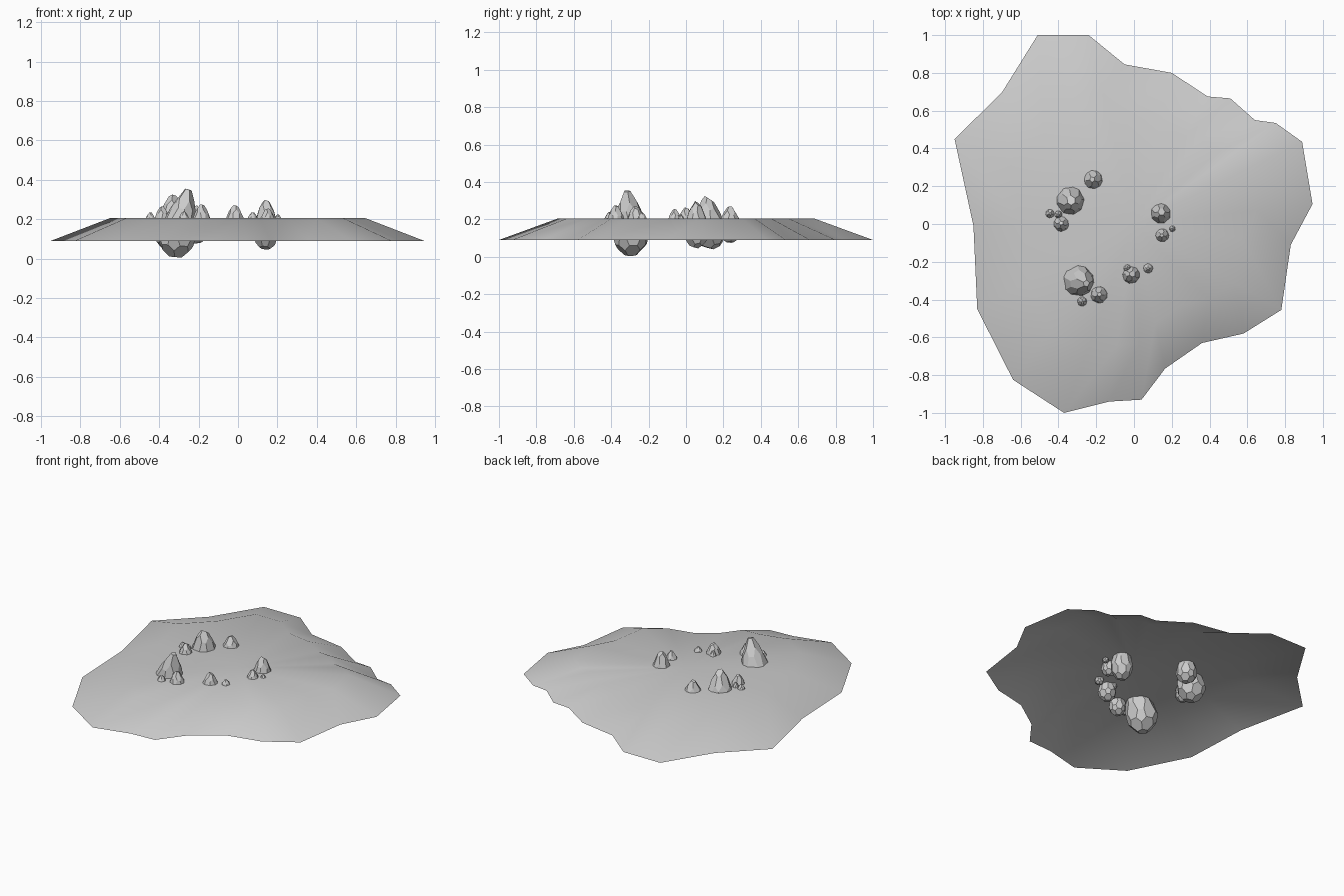
import bpy, bmesh, math, random
from mathutils import Vector, Matrix

if "Cube" in bpy.data.objects:
    bpy.data.objects.remove(bpy.data.objects["Cube"])

random.seed(4)


def finish(name, bm, smooth=False):
    bmesh.ops.recalc_face_normals(bm, faces=bm.faces)
    for f in bm.faces:
        f.smooth = smooth
    me = bpy.data.meshes.new(name)
    bm.to_mesh(me)
    bm.free()
    ob = bpy.data.objects.new(name, me)
    bpy.context.collection.objects.link(ob)
    return ob


# Ground patch: open sheet with a flat middle and a sloping ragged skirt
outline = [(-.51, 1), (-.24, 1), (-.05, .845), (.2, .8), (.39, .675), (.51, .665),
           (.64, .55), (.75, .535), (.89, .435), (.945, .105), (.83, -.11),
           (.78, -.455), (.58, -.58), (.36, -.63), (.165, -.765), (.04, -.93),
           (-.13, -.94), (-.37, -1), (-.64, -.825), (-.83, -.45), (-.85, -.01),
           (-.95, .45), (-.7, .695)]
bm = bmesh.new()
centre = bm.verts.new((0, 0, .205))
inner = [bm.verts.new((x * .685, y * .685, .205)) for x, y in outline]
outer = [bm.verts.new((x, y, .09)) for x, y in outline]
n = len(outline)
for i in range(n):
    j = (i + 1) % n
    bm.faces.new((centre, inner[j], inner[i]))
    bm.faces.new((inner[i], inner[j], outer[j], outer[i]))
ground = finish("ground_patch", bm, True)
if sum(p.normal.z for p in ground.data.polygons) < 0:
    ground.data.flip_normals()


# Rocks: truncated icosahedra, round below, stretched and tapered above
def rock(name, x, y, r, zb, zt, lean=(0, 0), taper=.35):
    bm = bmesh.new()
    bmesh.ops.create_icosphere(bm, subdivisions=1, radius=1)
    edge_len = next(iter(bm.edges)).calc_length()
    bmesh.ops.bevel(bm, geom=bm.verts[:], offset=edge_len * .32, offset_type='OFFSET',
                    segments=1, affect='VERTICES')
    spin = Matrix.Rotation(random.uniform(0, 6), 3, 'Z') @ Matrix.Rotation(random.uniform(0, .6), 3, 'X')
    for v in bm.verts:
        v.co = spin @ v.co.normalized()
    lo = min(v.co.z for v in bm.verts)
    hi = max(v.co.z for v in bm.verts)
    waist = zb + (zt - zb) * .38
    for v in bm.verts:
        c = v.co
        up = max(0, c.z / hi)
        k = r * (1 - taper * up)
        z = waist + (zt - waist) * up if c.z > 0 else waist - (waist - zb) * c.z / lo
        v.co = Vector((x + c.x * k + lean[0] * up, y + c.y * k + lean[1] * up, z))
    return finish(name, bm)


# Front-left cluster
rock("tall_rock", -.31, -.295, .1, .005, .355, (.055, -.02), .45)
rock("tall_rock_side_stone", -.185, -.375, .053, .11, .275)
rock("tall_rock_pebble", -.275, -.41, .03, .16, .24)
# Back-left cluster
rock("broad_rock", -.34, .13, .09, .04, .325, (.01, -.02), .4)
rock("broad_rock_back_stone", -.215, .235, .066, .075, .27)
rock("broad_rock_front_stone", -.385, 0, .05, .11, .265)
rock("broad_rock_pebble_a", -.445, .055, .03, .15, .235)
rock("broad_rock_pebble_b", -.4, .05, .025, .16, .235)
# Right cluster
rock("right_rock", .142, .055, .068, .045, .298)
rock("right_rock_stone", .15, -.06, .045, .12, .255)
rock("right_rock_pebble", .203, -.025, .02, .175, .225)
# Front cluster
rock("front_rock", -.015, -.27, .057, .1, .272)
rock("front_rock_pebble_a", .075, -.235, .03, .165, .235)
rock("front_rock_pebble_b", -.035, -.235, .022, .17, .24)
